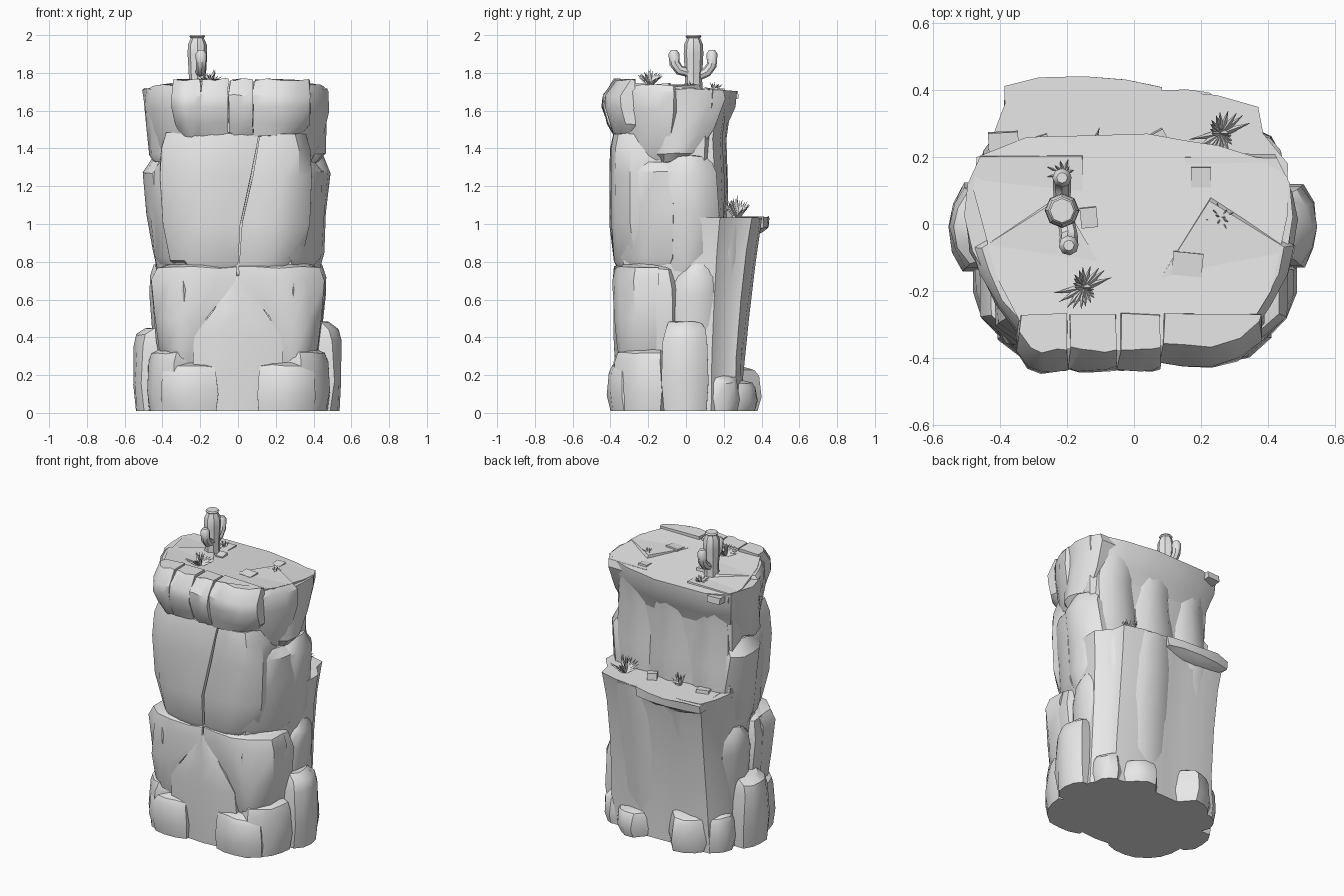
import bpy, bmesh, math, random
from mathutils import Vector, Matrix

random.seed(4)
stone = bpy.data.materials.new("pale grey stone")
stone.diffuse_color = (0.8, 0.8, 0.8, 1)


def activate(ob, angle):
    bpy.ops.object.select_all(action='DESELECT')
    ob.select_set(True)
    bpy.context.view_layer.objects.active = ob
    if ob.type == 'CURVE':
        bpy.ops.object.convert(target='MESH')
    bpy.ops.object.shade_smooth_by_angle(angle=math.radians(angle))


def finish(name, bm, angle=35):
    bmesh.ops.recalc_face_normals(bm, faces=bm.faces)
    me = bpy.data.meshes.new(name)
    bm.to_mesh(me)
    bm.free()
    ob = bpy.data.objects.new(name, me)
    bpy.context.collection.objects.link(ob)
    me.materials.append(stone)
    activate(ob, angle)


def loft(name, rings):
    bm = bmesh.new()
    vs = [[bm.verts.new(p) for p in ring] for ring in rings]
    n = len(vs[0])
    for a, b in zip(vs, vs[1:]):
        for i in range(n):
            j = (i + 1) % n
            bm.faces.new((a[i], a[j], b[j], b[i]))
    bm.faces.new(vs[0])
    bm.faces.new(vs[-1])
    finish(name, bm)


def jit(k):
    return random.uniform(-k, k)


def slab(name, deg, levels, sl=0.05, sr=0.05, inner=0.15):
    """Rock slab facing angle deg; levels are (z, left, right, out)."""
    a = math.radians(deg)
    u, v = Vector((math.cos(a), math.sin(a), 0)), Vector((math.sin(a), -math.cos(a), 0))
    rings = []
    for z, l, r, o in levels:
        w = r - l
        sec = [(l, inner), (l, o - sl), (l + .22 * w, o - .25 * sl), (l + .5 * w, o),
               (r - .22 * w, o - .25 * sr), (r, o - sr), (r, inner)]
        ring = []
        for s, t in sec:
            p = u * (s + jit(.004)) + v * (t + jit(.006))
            p.z = z + (jit(.006) if z > .05 else 0)
            ring.append(p)
        rings.append(ring)
    loft(name, rings)


# Core masses
low = [(-.3, -.33), (0, -.35), (.3, -.33), (.42, -.15), (.46, .04), (.465, .18), (.39, .27), (.375, .35),
       (.25, .385), (.1, .4), (.0, .395), (-.13, .39), (-.25, .4), (-.38, .385), (-.42, .28), (-.46, .05), (-.42, -.15)]
loft("lower_core", [[(x * sx, y * (sy if y > 0 else 1), z) for x, y in low] for z, sx, sy in
     [(.01, .98, .74), (.3, .95, .76), (.6, .94, .83), (.85, .95, .91), (1.0, .98, .98), (1.035, .99, 1)]])
cap = [(-.3, -.37), (-.05, -.38), (.12, -.36), (.33, -.33), (.41, -.2), (.46, .03), (.46, .14), (.38, .195), (.25, .235),
       (.15, .25), (.04, .27), (-.12, .265), (-.32, .26), (-.47, .2), (-.48, .1), (-.41, -.16)]
loft("upper_core", [[(x * s, y * (s if y < 0 else b), z) for x, y in cap] for z, s, b in
     [(1.0, .93, .72), (1.3, .92, .68), (1.6, .94, .76)]])
loft("cap_core", [[(x * s, y * (b if y > 0 else s), z - .08 * y) for x, y in cap] for z, s, b in
     [(1.47, .9, .7), (1.57, .95, .85), (1.64, .99, .97), (1.725, 1, 1)]])

# Ledge lip over the back
slab("ledge_lip", 180, [(.93, .02, .3, .36), (.965, -.03, .36, .42), (.985, -.07, .39, .438), (1.036, -.08, .385, .442)], .03, .035)

# Boulders along the front of the cap
for i, (l, r, d) in enumerate([(-.35, -.2, .0), (-.2, -.05, 0), (-.05, .08, .0), (.08, .38, -.015)]):
    e = .035 if i in (0, 3) else 0
    slab(f"cap_front_{i}", 0, [(1.465, l + e * 1.4 * (i == 0), r - 1.4 * e * (i == 3), .38), (1.53, l + e * .5 * (i == 0), r, .415 + d),
         (1.62, l, r, .443 + d), (1.68, l, r, .438 + d), (1.765, l + .01, r - .003, .38 + d)], sl=.06 if i == 0 else .008,
         sr=.08 if i == 3 else .008, inner=.27)

# Main upper face slabs
slab("upper_face_left", 0, [(.76, -.3, -.02, .36), (.8, -.36, 0, .38), (1.0, -.4, .01, .405), (1.25, -.415, .07, .41),
     (1.4, -.405, .1, .40), (1.48, -.38, .11, .385)], sl=.11, sr=.015)
slab("upper_face_right", 0, [(.76, .02, .3, .36), (.8, .01, .33, .375), (1.0, .02, .38, .40), (1.25, .08, .39, .40),
     (1.4, .105, .38, .395), (1.48, .115, .36, .38)], sl=.015, sr=.1)

# Lower face slabs leaning over the central wedge
for s, n in ((-1, "left"), (1, "right")):
    lv = [(.24, .24, .36, .34), (.34, .21, .42, .365), (.5, .17, .44, .38), (.7, .01, .46, .385), (.77, .003, .43, .378), (.795, .03, .3, .34)]
    if s < 0:
        lv = [(z, -r, -l, o) for z, l, r, o in lv]
    slab("lower_face_" + n, 0, lv, sl=.015 if s > 0 else .11, sr=.11 if s > 0 else .015)
slab("central_wedge", 0, [(.01, -.25, .25, .36), (.4, -.23, .23, .385), (.55, -.13, .13, .385), (.73, -.012, .012, .375)], .02, .02)

# Boulders around the foot: angle, left, right, reach, height
foot = [(0, -.41, -.105, .41, .265), (0, .1, .41, .415, .27), (90, -.13, .12, .55, .48), (-90, -.12, .14, .557, .445),
        (60, -.17, .13, .53, .34), (-60, -.13, .17, .53, .34), (112, -.06, .13, .49, .2), (-112, -.13, .06, .5, .25),
        (-139, -.13, .15, .455, .24), (140, -.1, .14, .425, .17)]
for i, (a, l, r, o, h) in enumerate(foot):
    ml, mr = (.07, .025) if l < -.3 else (.025, .07) if r > .3 else (.045, .045)
    slab(f"foot_boulder_{i}", a, [(.01, l + .01, r - .01, o - .012), (h * .35, l, r, o), (h * .8, l + .01, r - .01, o - .006),
         (h * .93, l + .02, r - .02, o - .02), (h, l + .04, r - .04, o - .07)], ml, mr)

# Side slabs, mirrored left and right with small differences
for s, n in ((1, "right"), (-1, "left")):
    def side(part, deg, levels, sl, sr):
        if s < 0:
            levels = [(z, -r, -l, o) for z, l, r, o in levels]
            sl, sr = sr, sl
        slab(f"{part}_{n}", deg * s, levels, sl, sr)
    g = 0 if s > 0 else .015
    side("cap_side", 90, [(1.33, -.15, -.02, .43 + g), (1.37, -.17, .06, .46 + g), (1.5, -.18, .15, .465 + g),
         (1.66, -.17, .21, .475 + g * 2), (1.715, -.16, .2, .475 + g * 2)], .07, .05)
    side("cap_corner", 58, [(1.34, -.1, .12, .42), (1.42, -.14, .16, .45), (1.6, -.17, .2, .475),
         (1.7, -.17, .2, .475), (1.735, -.15, .18, .45)], .03, .03)
    side("upper_side", 90, [(.72, -.1, .1, .42), (.85, -.13, .15, .455), (1.05, -.14, .18, .465 + g),
         (1.27, -.13, .16, .49 + g), (1.36, -.08, .12, .45)], .05, .07)
    side("upper_corner", 58, [(.76, -.12, .12, .42), (.82, -.15, .17, .445), (1.1, -.16, .19, .465),
         (1.28, -.16, .17, .47), (1.33, -.13, .14, .44)], .03, .04)
    side("lower_side", 88, [(.2, -.1, .18, .43), (.45, -.09, .2, .45), (.62, -.08, .21, .465),
         (.72, -.04, .2, .465), (.79, .02, .16, .44)], .06, .07)
    side("lower_corner", 58, [(.22, -.14, .14, .44), (.4, -.16, .17, .46), (.65, -.17, .18, .48),
         (.76, -.15, .15, .47), (.79, -.1, .1, .43)], .03, .05)
    side("ledge_corner", 126, [(.3, -.08, .1, .41), (.6, -.12, .12, .43), (.88, -.14, .13, .455), (1.02, -.14, .13, .465)], .06, .06)

# Broad back piers below and above the ledge
slab("back_pier_wide", 180, [(.05, -.28, .08, .285), (.5, -.3, .06, .335), (.8, -.3, .03, .37), (1.03, -.29, -.01, .405)], .06, .05)
slab("back_pier_side", 180, [(.2, .1, .34, .285), (.6, .08, .36, .325), (.85, .04, .37, .36), (1.0, .02, .37, .395)], .05, .06)
for i, (l, r, o) in enumerate([(-.4, -.1, .195), (-.14, .16, .215), (.14, .42, .205)]):
    slab(f"back_upper_pier_{i}", 180, [(1.0, l - .01, r + .01, o), (1.2, l, r, o + .01), (1.45, l + .01, r - .01, o),
         (1.63, l + .02, r - .02, o + .025)], .05, .05, inner=.05)


def stone_chip(name, loc, size, rot):
    bm = bmesh.new()
    bmesh.ops.create_cube(bm, size=1, matrix=Matrix.Translation(loc) @ Matrix.Rotation(rot, 4, 'Z')
                          @ Matrix.Rotation(.1, 4, 'X') @ Matrix.Diagonal((*size, 1)))
    finish(name, bm)


# Loose stones
for i, (loc, size, rot) in enumerate([((-.135, .02, 1.722), (.05, .06, .03), .1), ((.2, .14, 1.71), (.06, .06, .02), 0),
        ((.16, -.12, 1.733), (.09, .07, .02), -.1), ((.07, .25, 1.05), (.06, .05, .05), .5), ((-.29, .23, 1.04), (.08, .06, .03), .3),
        ((-.39, .24, 1.68), (.09, .07, .04), .05)]):
    stone_chip(f"loose_stone_{i}", loc, size, rot)


def tuft(name, loc, radius, height, n):
    bm = bmesh.new()
    for i in range(n):
        a = i * 2.4
        t = .25 + .75 * ((i * 5) % n) / n
        tip = Vector((math.cos(a) * radius * t, math.sin(a) * radius * t, height * (1.15 - .75 * t) * random.uniform(.85, 1)))
        m = Matrix.Translation(loc) @ tip.to_track_quat('Z', 'Y').to_matrix().to_4x4() @ Matrix.Translation((0, 0, tip.length / 2))
        bmesh.ops.create_cone(bm, cap_ends=True, segments=3, radius1=radius * .16, radius2=.0005, depth=tip.length, matrix=m)
    finish(name, bm, 20)


# Spiky grass
tuft("grass_front", (-.15, -.19, 1.735), .095, .09, 21)
tuft("grass_ledge", (.26, .27, 1.03), .1, .13, 21)
tuft("grass_by_cactus", (-.21, .15, 1.7), .065, .06, 12)
tuft("grass_side", (.26, .02, 1.715), .055, .05, 11)
tuft("grass_under_cap", (-.12, .235, 1.03), .06, .11, 14)


def tube(name, pts):
    cu = bpy.data.curves.new(name, 'CURVE')
    cu.dimensions, cu.bevel_depth, cu.bevel_resolution, cu.use_fill_caps = '3D', 1, 2, True
    sp = cu.splines.new('POLY')
    sp.points.add(len(pts) - 1)
    for p, (x, y, z, r) in zip(sp.points, pts):
        p.co, p.radius = (x, y, z, 1), r
    ob = bpy.data.objects.new(name, cu)
    bpy.context.collection.objects.link(ob)
    cu.materials.append(stone)
    activate(ob, 40)


# Cactus with two upturned arms and a flat flower
X = -.215
tube("cactus_stem", [(X, .04, 1.7, .048), (X, .04, 1.78, .045), (X, .04, 1.9, .052), (X, .04, 1.95, .05), (X, .04, 1.985, .034)])
tube("cactus_flower", [(X, .04, 1.975, .025), (X, .04, 1.992, .042), (X, .04, 2.0, .036)])
tube("cactus_arm_front", [(X + .01, .02, 1.8, .024), (X + .02, -.035, 1.815, .027), (X + .02, -.06, 1.85, .028), (X + .02, -.064, 1.9, .03), (X + .02, -.064, 1.92, .016)])
tube("cactus_arm_back", [(X, .06, 1.78, .024), (X, .11, 1.805, .027), (X, .136, 1.84, .027), (X, .138, 1.9, .029), (X, .138, 1.92, .016)])
